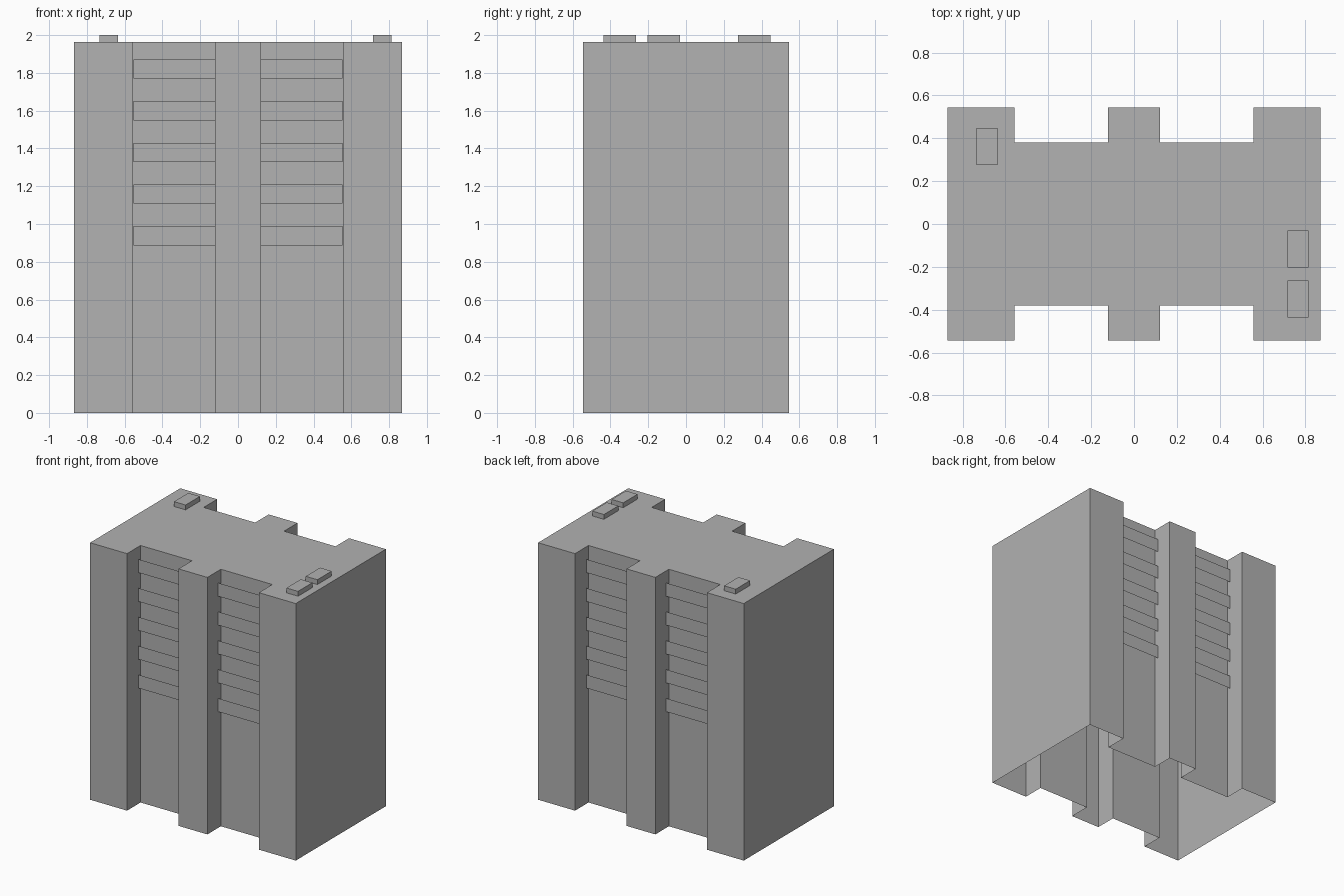
import bpy
import bmesh

cube = bpy.data.objects.get("Cube")
if cube:
    bpy.data.objects.remove(cube, do_unlink=True)

# Main dimensions
HALF_W, PIER_IN, RIB = 0.869, 0.557, 0.122
OUTER_Y, WALL_Y, PANEL_Y = 0.544, 0.381, 0.413
ROOF_Z, TOP_Z = 1.963, 2.0
ROWS, ROW_STEP, PANEL_TOP, PANEL_H = 5, 0.2205, 1.871, 0.102

concrete = bpy.data.materials.new("Grey concrete")
concrete.use_nodes = True
GREY = (0.445, 0.445, 0.445, 1.0)
concrete.diffuse_color = GREY
concrete.node_tree.nodes["Principled BSDF"].inputs["Base Color"].default_value = GREY


def finish(name, bm):
    mesh = bpy.data.meshes.new(name)
    bm.to_mesh(mesh)
    bm.free()
    mesh.materials.append(concrete)
    obj = bpy.data.objects.new(name, mesh)
    bpy.context.collection.objects.link(obj)
    return obj


# Hollow tower: notched plan under a flat roof, open at the base
front = [(-HALF_W, OUTER_Y), (-PIER_IN, OUTER_Y), (-PIER_IN, WALL_Y),
         (-RIB, WALL_Y), (-RIB, OUTER_Y)]
front += [(-x, y) for x, y in reversed(front)]
plan = [(x, -y) for x, y in front] + [(-x, y) for x, y in front]
bm = bmesh.new()
low = [bm.verts.new((x, y, 0)) for x, y in plan]
high = [bm.verts.new((x, y, ROOF_Z)) for x, y in plan]
for i in range(len(plan)):
    j = (i + 1) % len(plan)
    bm.faces.new((low[i], low[j], high[j], high[i]))
bm.faces.new(high)
finish("tower_shell", bm)


# Thin balcony fronts, standing just off the recessed walls
def balcony_fronts(name, side, x0, x1):
    bm = bmesh.new()
    for row in range(ROWS):
        z1 = PANEL_TOP - row * ROW_STEP
        z0 = z1 - PANEL_H
        corners = [(x0, z0), (x1, z0), (x1, z1), (x0, z1)]
        if side > 0:
            corners.reverse()
        bm.faces.new([bm.verts.new((x, side * PANEL_Y, z)) for x, z in corners])
    finish(name, bm)


for label, side in (("front", -1), ("back", 1)):
    balcony_fronts(label + "_right_balconies", side, -PIER_IN + 0.004, -RIB)
    balcony_fronts(label + "_left_balconies", side, RIB, PIER_IN - 0.004)


# Rooftop units
def roof_unit(name, x, y):
    bm = bmesh.new()
    bmesh.ops.create_cube(bm, size=1)
    bmesh.ops.scale(bm, verts=bm.verts, vec=(0.098, 0.173, TOP_Z - ROOF_Z))
    bmesh.ops.translate(bm, verts=bm.verts, vec=(x, y, (TOP_Z + ROOF_Z) / 2))
    finish(name, bm)


roof_unit("roof_unit_back_right", -0.685, 0.362)
roof_unit("roof_unit_left_middle", 0.764, -0.117)
roof_unit("roof_unit_left_front", 0.764, -0.350)
